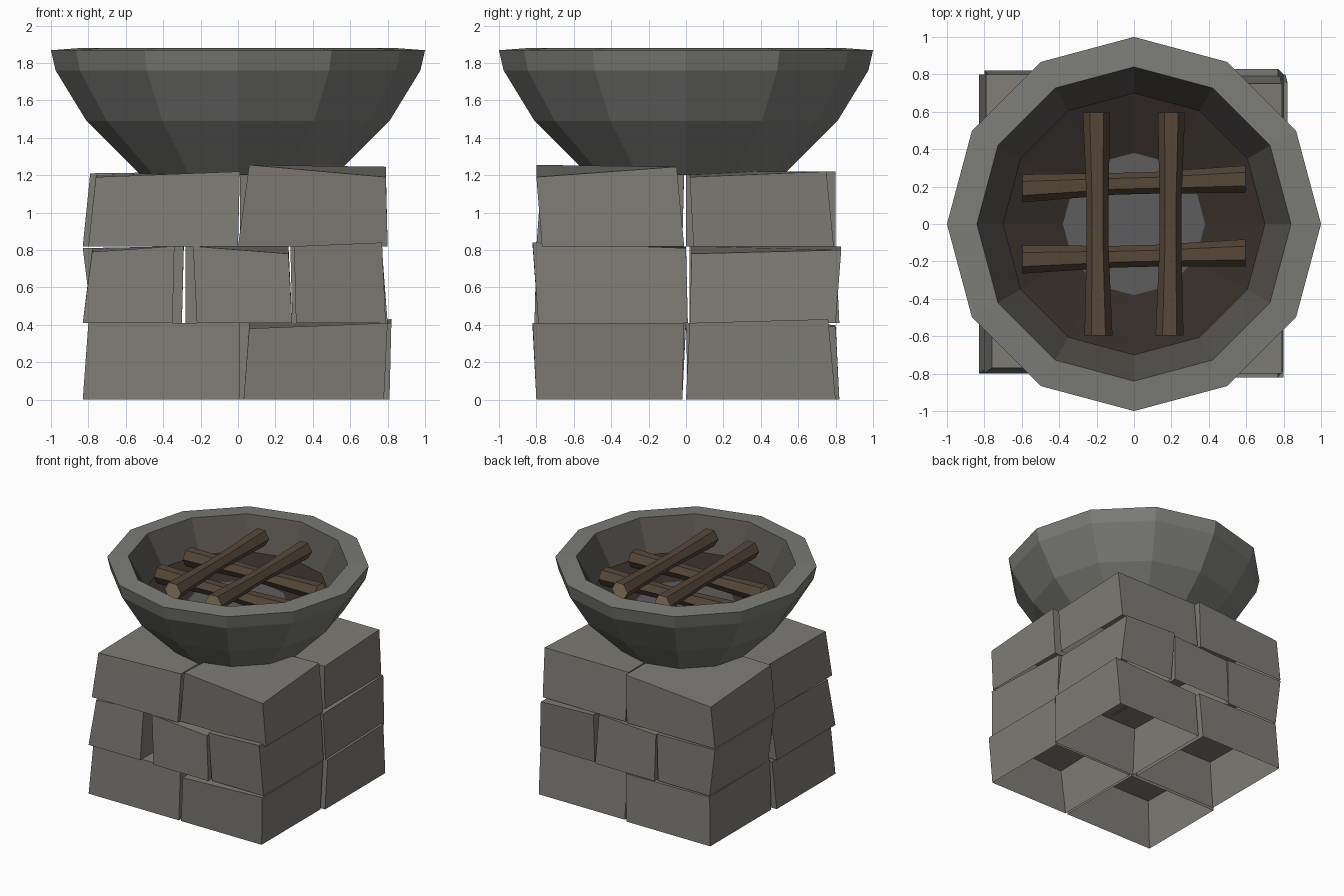
import bpy, bmesh
from math import cos, sin, pi

if "Cube" in bpy.data.objects:
    bpy.data.objects.remove(bpy.data.objects["Cube"])


def material(name, rgb):
    m = bpy.data.materials.new(name)
    m.diffuse_color = (*rgb, 1)
    m.use_nodes = True
    m.node_tree.nodes["Principled BSDF"].inputs["Base Color"].default_value = m.diffuse_color
    return m


STONE = material("stone", (0.21, 0.20, 0.18))
IRON = material("bowl_grey", (0.20, 0.20, 0.185))
SOOT = material("soot", (0.09, 0.083, 0.073))
CHAR = material("charred_floor", (0.035, 0.028, 0.023))
ASH = material("ash", (0.11, 0.11, 0.11))
BARK = material("bark", (0.095, 0.065, 0.043))
CUT = material("cut_wood", (0.30, 0.23, 0.14))


def finish(name, bm, mats):
    bmesh.ops.recalc_face_normals(bm, faces=bm.faces)
    me = bpy.data.meshes.new(name)
    bm.to_mesh(me)
    bm.free()
    for m in mats:
        me.materials.append(m)
    ob = bpy.data.objects.new(name, me)
    bpy.context.collection.objects.link(ob)
    return ob


def loft(bm, rings, mats):
    """Skin a list of closed point rings; mats gives one slot per band."""
    loops = [[bm.verts.new(p) for p in ring] for ring in rings]
    for a, b, m in zip(loops, loops[1:], mats):
        n = len(a)
        for i in range(n):
            f = bm.faces.new((a[i], a[(i + 1) % n], b[(i + 1) % n], b[i]))
            f.material_index = m
    return loops


# Bowl: twelve-sided profile, outside bottom up over the rim to the inner floor
profile = [(0.52, 1.20), (0.81, 1.49), (0.975, 1.76), (1.0, 1.868),
           (0.84, 1.88), (0.70, 1.63), (0.38, 1.53)]
bm = bmesh.new()
rings = [[(r * cos(i * pi / 6), r * sin(i * pi / 6), z) for i in range(12)]
         for r, z in profile]
loops = loft(bm, rings, [0, 0, 0, 0, 1, 2])
bm.faces.new(loops[0])
bm.faces.new(loops[-1]).material_index = 3
finish("bowl", bm, [IRON, SOOT, CHAR, ASH])


# Stones: bottom rectangle, top rectangle, corner heights; undersides are open
def stone(name, z0, bottom, top, heights):
    def corners(r):
        x0, x1, y0, y1 = r
        return [(x0, y0), (x1, y0), (x1, y1), (x0, y1)]
    bm = bmesh.new()
    low = [(x, y, z0) for x, y in corners(bottom)]
    high = [(x, y, h) for (x, y), h in zip(corners(top), heights)]
    loops = loft(bm, [low, high], [0])
    bm.faces.new(loops[1])
    finish(name, bm, [STONE])


# Lower course
stone("lower_stone_front_left", 0, (-0.83, 0.01, -0.80, -0.02),
      (-0.80, 0.01, -0.78, 0.00), (0.41, 0.41, 0.41, 0.40))
stone("lower_stone_front_right", 0, (0.03, 0.78, -0.80, -0.02),
      (0.06, 0.80, -0.82, -0.01), (0.38, 0.41, 0.41, 0.41))
stone("lower_stone_back_right", 0, (0.01, 0.81, 0.00, 0.80),
      (0.01, 0.82, 0.02, 0.76), (0.41, 0.41, 0.43, 0.40))
stone("lower_stone_back_left", 0, (-0.80, -0.02, 0.01, 0.82),
      (-0.78, 0.00, 0.00, 0.80), (0.41, 0.41, 0.39, 0.40))

# Middle course
stone("middle_stone_front_left", 0.41, (-0.83, -0.35, -0.80, -0.02),
      (-0.78, -0.34, -0.77, 0.00), (0.79, 0.82, 0.82, 0.81))
stone("middle_stone_front", 0.41, (-0.22, 0.29, -0.81, -0.02),
      (-0.24, 0.27, -0.80, 0.00), (0.82, 0.78, 0.82, 0.82))
stone("middle_stone_front_right", 0.41, (0.31, 0.79, -0.79, 0.01),
      (0.30, 0.77, -0.82, 0.00), (0.82, 0.84, 0.81, 0.82))
stone("middle_stone_back_left", 0.41, (-0.78, -0.30, 0.02, 0.80),
      (-0.83, -0.29, 0.02, 0.80), (0.81, 0.82, 0.80, 0.81))
stone("middle_stone_back", 0.41, (-0.28, 0.27, 0.02, 0.82),
      (-0.28, 0.25, 0.02, 0.80), (0.82, 0.82, 0.82, 0.79))
stone("middle_stone_back_right", 0.41, (0.29, 0.80, 0.02, 0.80),
      (0.28, 0.77, 0.03, 0.83), (0.82, 0.78, 0.80, 0.82))

# Upper course
stone("upper_stone_front_left", 0.82, (-0.80, 0.00, -0.80, -0.02),
      (-0.76, 0.01, -0.77, -0.01), (1.19, 1.22, 1.22, 1.20))
stone("upper_stone_front_right", 0.82, (0.00, 0.80, -0.77, -0.01),
      (0.06, 0.79, -0.80, -0.05), (1.255, 1.19, 1.245, 1.22))
stone("upper_stone_back_right", 0.82, (0.01, 0.78, 0.04, 0.79),
      (0.01, 0.79, 0.02, 0.75), (1.22, 1.19, 1.22, 1.22))
stone("upper_stone_back_left", 0.82, (-0.83, -0.01, 0.00, 0.80),
      (-0.79, 0.00, 0.00, 0.80), (1.21, 1.22, 1.22, 1.16))


# Logs: six-sided, waisted in the middle, two below crossed by two above
def log(name, along_y, offsets, z):
    bm = bmesh.new()
    rings = []
    for t, off, r in zip((-0.595, -0.10, 0.10, 0.595), offsets,
                         (0.075, 0.058, 0.058, 0.073)):
        ring = []
        for i in range(6):
            s, h = off + r * cos(i * pi / 3), z + r * sin(i * pi / 3)
            ring.append((s, t, h) if along_y else (t, s, h))
        rings.append(ring)
    loops = loft(bm, rings, [0, 0, 0])
    for end in (loops[0], loops[-1]):
        bm.faces.new(end).material_index = 1
    finish(name, bm, [BARK, CUT])


log("lower_log_back", False, (0.19, 0.215, 0.22, 0.24), 1.68)
log("lower_log_front", False, (-0.19, -0.175, -0.17, -0.155), 1.68)
log("upper_log_left", True, (-0.19, -0.195, -0.195, -0.20), 1.795)
log("upper_log_right", True, (0.19, 0.195, 0.195, 0.20), 1.795)
